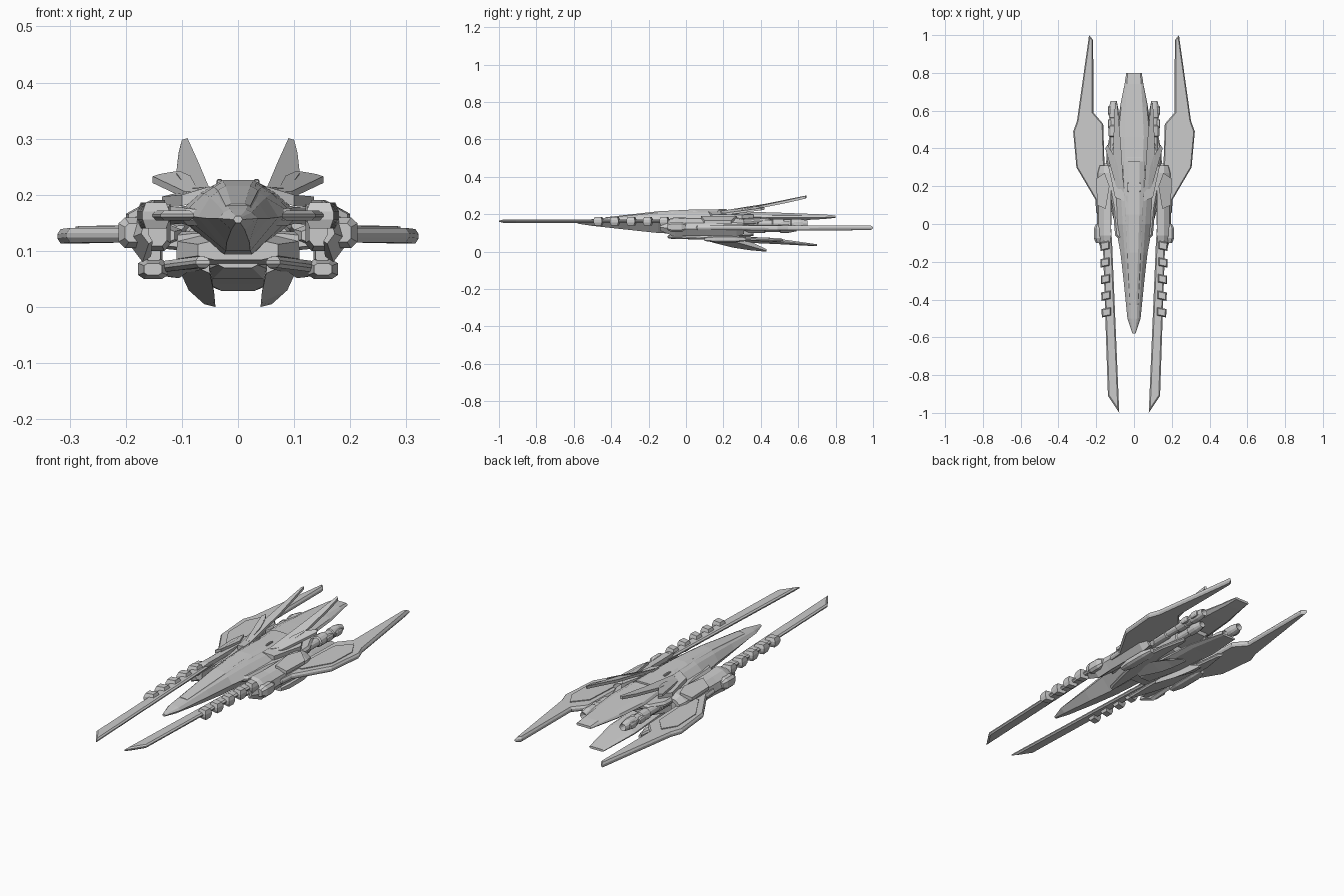
import bpy, bmesh, math
from mathutils import Vector, Matrix


def finish(name, bm, mirror=True):
    bmesh.ops.recalc_face_normals(bm, faces=bm.faces)
    me = bpy.data.meshes.new(name)
    bm.to_mesh(me)
    bm.free()
    ob = bpy.data.objects.new(name, me)
    bpy.context.collection.objects.link(ob)
    if mirror:
        ob.modifiers.new("Mirror", 'MIRROR')
    return ob


def loft(name, rings, mirror=True):
    """Skin a list of equal-length point rings and cap both ends."""
    bm = bmesh.new()
    rows = [[bm.verts.new(p) for p in r] for r in rings]
    n = len(rows[0])
    for a, b in zip(rows, rows[1:]):
        for i in range(n):
            j = (i + 1) % n
            bm.faces.new((a[i], a[j], b[j], b[i]))
    bm.faces.new(rows[0])
    bm.faces.new(rows[-1])
    return finish(name, bm, mirror)


def plate(name, pts, thick, edge=0.0, mirror=True):
    """Flat blade from an outline of (x, y, z) with optional chamfered rims."""
    bm = bmesh.new()
    h = Vector((0, 0, thick / 2))
    core = h * (0.3 if edge else 1)
    lo = [bm.verts.new(Vector(p) - core) for p in pts]
    hi = [bm.verts.new(Vector(p) + core) for p in pts]
    n = len(pts)
    for i in range(n):
        j = (i + 1) % n
        bm.faces.new((lo[i], lo[j], hi[j], hi[i]))
    caps = [bm.faces.new(lo[::-1]), bm.faces.new(hi)]
    bmesh.ops.recalc_face_normals(bm, faces=bm.faces)
    if edge:
        for f in caps:
            bmesh.ops.inset_region(bm, faces=[f], thickness=edge, depth=thick * 0.35,
                                   use_even_offset=True)
    return finish(name, bm, mirror)


def hull_ring(y, *hw):
    """Eight-sided section from four (half width, height) pairs, top to bottom."""
    side = [(hw[i], y, hw[i + 1]) for i in range(0, 8, 2)]
    return side + [(-x, yy, z) for x, yy, z in reversed(side)]


def block(name, x, y, z, taper=0.75, mirror=True):
    """Chunky block between (min, max) spans, narrowed at both ends of y."""
    cx, cz = sum(x) / 2, sum(z) / 2
    w, h = (x[1] - x[0]) / 2, (z[1] - z[0]) / 2
    d = (y[1] - y[0]) * 0.25
    rings = []
    for yy, s in ((y[0], taper), (y[0] + d, 1), (y[1] - d, 1), (y[1], taper)):
        rings.append([(cx + a * w * s, yy, cz + b * h * s) for a, b in
                      ((-1, .6), (-.6, 1), (.6, 1), (1, .6), (1, -.6), (.6, -1), (-.6, -1), (-1, -.6))])
    return loft(name, rings, mirror)


def tube(name, x, z, profile, sides=12):
    """Turned body along y from (y, radius) steps."""
    return loft(name, [[(x + r * math.cos(2 * math.pi * k / sides), y,
                         z + r * math.sin(2 * math.pi * k / sides)) for k in range(sides)]
                       for y, r in profile])


# Main hull
loft("hull", [hull_ring(*r) for r in (
    (-.58, .004, .162, .006, .16, .008, .156, .004, .15),
    (-.50, .015, .174, .025, .169, .035, .158, .012, .138),
    (-.30, .022, .195, .038, .184, .055, .158, .02, .116),
    (-.15, .03, .211, .05, .195, .072, .16, .022, .1),
    (0.0, .032, .221, .06, .203, .1, .165, .025, .094),
    (.15, .035, .222, .068, .203, .11, .165, .035, .097),
    (.35, .04, .213, .07, .2, .085, .172, .055, .125),
    (.48, .03, .19, .05, .18, .055, .165, .035, .145))], False)

# Raised canopy spine
loft("canopy", [hull_ring(*r) for r in (
    (-.43, .012, .184, .022, .18, .024, .176, .02, .17),
    (-.15, .022, .216, .036, .208, .04, .2, .03, .19),
    (.05, .028, .226, .045, .216, .05, .208, .04, .19),
    (.33, .03, .222, .055, .212, .062, .203, .05, .18))], False)
block("canopy_light", (.028, .038), (.17, .22), (.215, .228))

# Upper tail shield
loft("tail_shield", [hull_ring(*r) for r in (
    (.3, .045, .214, .074, .2, .082, .188, .05, .165),
    (.46, .052, .21, .084, .194, .09, .182, .065, .165),
    (.62, .045, .204, .068, .193, .074, .182, .055, .168),
    (.74, .038, .199, .046, .19, .05, .184, .04, .175),
    (.8, .034, .193, .04, .189, .041, .185, .036, .181))], False)

# Cheek flares beside the hull
plate("cheek_flare", [(.06, -.1, .16), (.1, -.06, .16), (.112, .08, .163), (.145, .26, .16),
                      (.14, .36, .158), (.105, .44, .163), (.06, .46, .17)], .03, .01)

# Forward prong blades and their clamps
plate("prong_blade", [(.078, -1, .163), (.138, -.91, .163), (.165, -.1, .163),
                      (.16, .05, .163), (.125, .05, .163), (.115, -.12, .163)], .018, .007)
for i in range(5):
    y = -.49 + i * .088
    x = .122 + i * .002
    plate("prong_clamp_%d" % i, [(x, y + .005, .163), (x + .048, y - .005, .163),
                                 (x + .05, y + .04, .163), (x, y + .05, .163)], .046, .006)

# Curved shoulder shells that carry wings and prongs
arc = [(.12, .184), (.16, .178), (.19, .155), (.2, .12), (.17, .08),
       (.155, .09), (.172, .12), (.168, .143), (.15, .158), (.12, .164)]
loft("shoulder_shell", [[(.15 + (x - .15) * s, y, .14 + (z - .14) * s) for x, z in arc]
                        for y, s in ((-.14, .45), (-.06, 1), (.02, .92), (.11, .92), (.27, 1), (.31, .75))])
block("shoulder_core", (.12, .175), (-.1, .3), (.1, .168))
plate("shoulder_armour", [(.13, .2, .183), (.155, .27, .183), (.2, .24, .158), (.195, .1, .158),
                          (.15, .08, .183)], .016)
block("shoulder_knuckle", (.155, .213), (-.1, .0), (.105, .16), .6)

# Swept rear wings with a raised inner panel
plate("rear_wing", [(.15, .02, .128), (.2, .06, .128), (.205, .13, .128), (.305, .3, .128),
                    (.322, .49, .126), (.302, .545, .126), (.238, 1, .128), (.216, .975, .128),
                    (.215, .59, .128), (.163, .53, .128), (.155, .28, .128)], .026, .006)
plate("wing_panel", [(.175, .2, .14), (.21, .2, .14), (.285, .33, .139), (.29, .48, .138),
                     (.25, .55, .14), (.19, .48, .14)], .01)
block("wing_root", (.1, .19), (.08, .26), (.11, .145), .7)

# Upper fins: tall swept blade plus short outer blade
plate("upper_fin", [(.052, .16, .207), (.07, .43, .25), (.09, .645, .294), (.1, .64, .291),
                    (.106, .54, .268), (.11, .36, .232), (.09, .22, .204)], .014)
plate("upper_side_fin", [(.07, .17, .2), (.095, .2, .2), (.152, .4, .227), (.14, .42, .231),
                         (.105, .36, .237), (.085, .3, .228)], .012)
plate("fin_foot", [(.05, .12, .205), (.1, .14, .19), (.135, .3, .187), (.1, .36, .19),
                   (.06, .3, .205)], .02)

# Twin engines on each side with stepped rings
tube("engine_outer", .108, .15, [(.22, .014), (.26, .024), (.38, .024), (.385, .019), (.46, .019),
                                 (.465, .026), (.52, .026), (.525, .021), (.56, .021),
                                 (.565, .025), (.61, .025), (.65, .017), (.6, .013)])
tube("engine_inner", .07, .125, [(.2, .02), (.24, .026), (.42, .026), (.425, .02), (.5, .02),
                                 (.505, .024), (.55, .024), (.59, .016), (.54, .012)])
for i, y in enumerate((.53, .6)):
    block("engine_lug_%d" % i, (.118, .138), (y - .025, y + .025), (.135, .165))

# Belly block and cross beam
block("belly", (-.11, .11), (.02, .36), (.075, .128), .65, False)
block("cross_beam", (-.16, .16), (.1, .2), (.1, .135), .8, False)

# Lower tail keel sloping down to the rear
loft("keel_plate", [hull_ring(*r) for r in (
    (.08, .025, .095, .035, .09, .035, .075, .025, .07),
    (.28, .05, .085, .068, .072, .068, .062, .045, .05),
    (.5, .05, .068, .07, .056, .07, .05, .05, .04),
    (.7, .03, .04, .04, .036, .04, .033, .03, .029))], False)

# Keel fins reaching the ground line
loft("keel_fin", [[(x, y, z) for x, z in ring] for y, ring in (
    (.1, ((.052, .08), (.05, .06), (.078, .072))),
    (.25, ((.05, .075), (.042, .022), (.1, .056))),
    (.34, ((.05, .055), (.041, .008), (.088, .03))),
    (.43, ((.044, .014), (.04, 0), (.06, .005))))])

# Lower side blades and hanging pods
plate("lower_blade", [(.05, -.1, .08), (.075, -.09, .08), (.115, .05, .075), (.152, .22, .07),
                      (.145, .38, .066), (.12, .52, .062), (.1, .5, .062), (.085, .3, .07),
                      (.05, .2, .08)], .02, .006)
block("lower_pod", (.125, .178), (.1, .32), (.05, .085), .6)
block("pod_strut", (.135, .165), (.14, .26), (.075, .12), .8)
